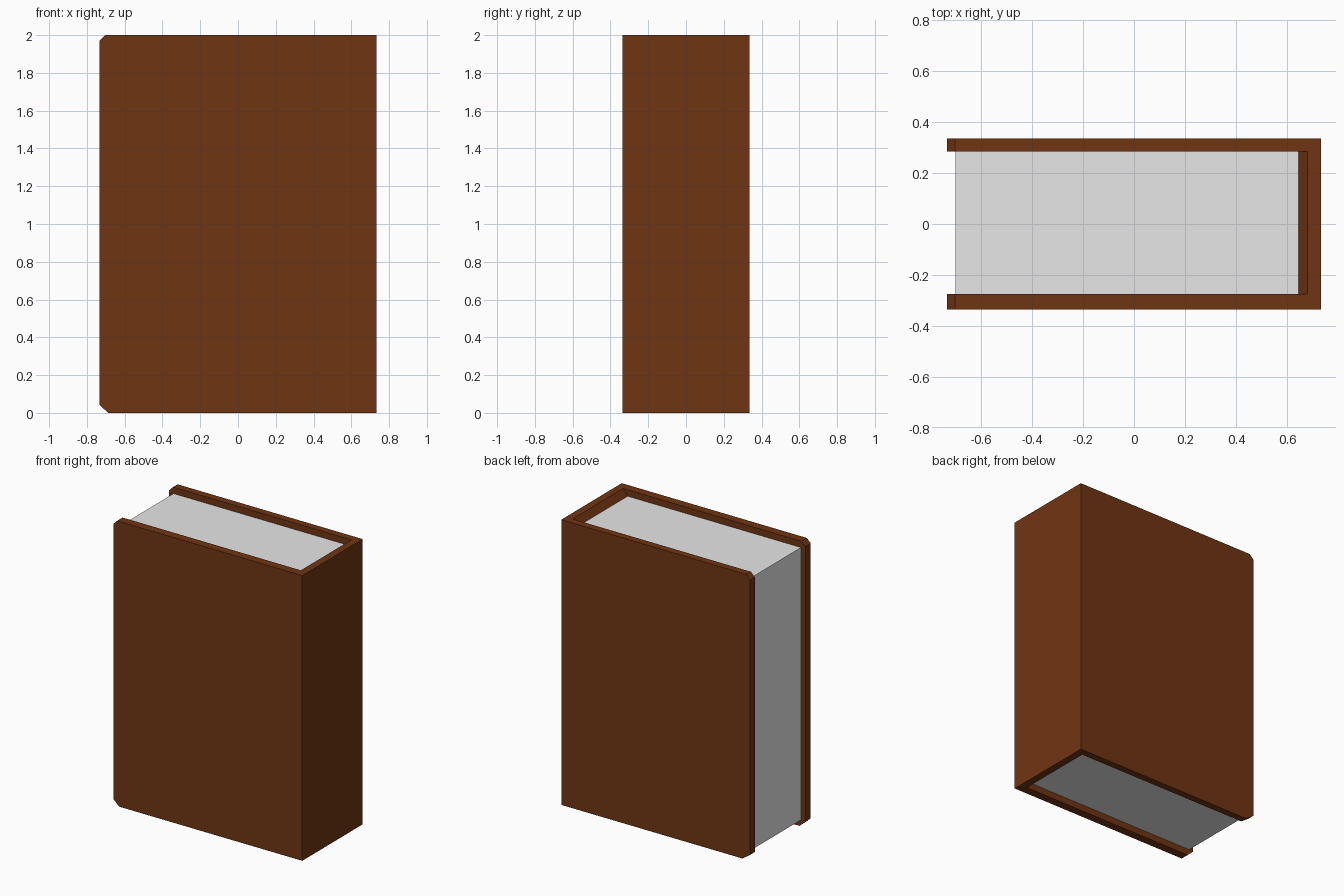
import bpy, bmesh
from mathutils import Vector

if "Cube" in bpy.data.objects:
    bpy.data.objects.remove(bpy.data.objects["Cube"])


def material(name, rgb):
    m = bpy.data.materials.new(name)
    m.diffuse_color = (*rgb, 1.0)
    m.use_nodes = True
    m.node_tree.nodes["Principled BSDF"].inputs["Base Color"].default_value = m.diffuse_color
    return m


brown = material("brown leather", (0.163, 0.035, 0.0062))
paper = material("pale grey paper", (0.8, 0.8, 0.8))


def slab(name, profile, y0, y1, mat):
    """Extrude an (x, z) outline from y0 to y1."""
    bm = bmesh.new()
    face = bm.faces.new([bm.verts.new((x, y0, z)) for x, z in profile])
    res = bmesh.ops.extrude_face_region(bm, geom=[face], use_keep_orig=True)
    verts = [g for g in res["geom"] if isinstance(g, bmesh.types.BMVert)]
    bmesh.ops.translate(bm, verts=verts, vec=Vector((0, y1 - y0, 0)))
    bmesh.ops.recalc_face_normals(bm, faces=bm.faces)
    me = bpy.data.meshes.new(name)
    bm.to_mesh(me)
    bm.free()
    me.materials.append(mat)
    ob = bpy.data.objects.new(name, me)
    bpy.context.collection.objects.link(ob)
    return ob


X, Y, H = 0.733, 0.335, 2.0
IN0, IN1 = -0.275, 0.285        # inner faces of the two boards
REC = 0.045                     # recess of pages at top and bottom
PX = 0.645                      # where pages meet the spine


def board(top, bottom):
    """Cover board outline with clipped corners on the opening edge."""
    return [(X, 0), (X, H), (-X + top, H), (-X, H - 0.03),
            (-X, 0.042), (-X + bottom, 0)]


# Cover boards
slab("front_cover", board(0.03, 0.046), -Y, IN0, brown)
slab("back_cover", board(0.03, 0.06), IN1, Y, brown)

# Spine, with inner edges sloping down to the pages
slab("spine", [(X, 0), (X, H), (0.68, H), (PX, H - REC), (PX, REC), (0.68, 0)],
     IN0, IN1, brown)

# Page block
slab("pages", [(PX, REC), (PX, H - REC), (-0.70, H - REC), (-0.70, REC)],
     IN0, IN1, paper)
